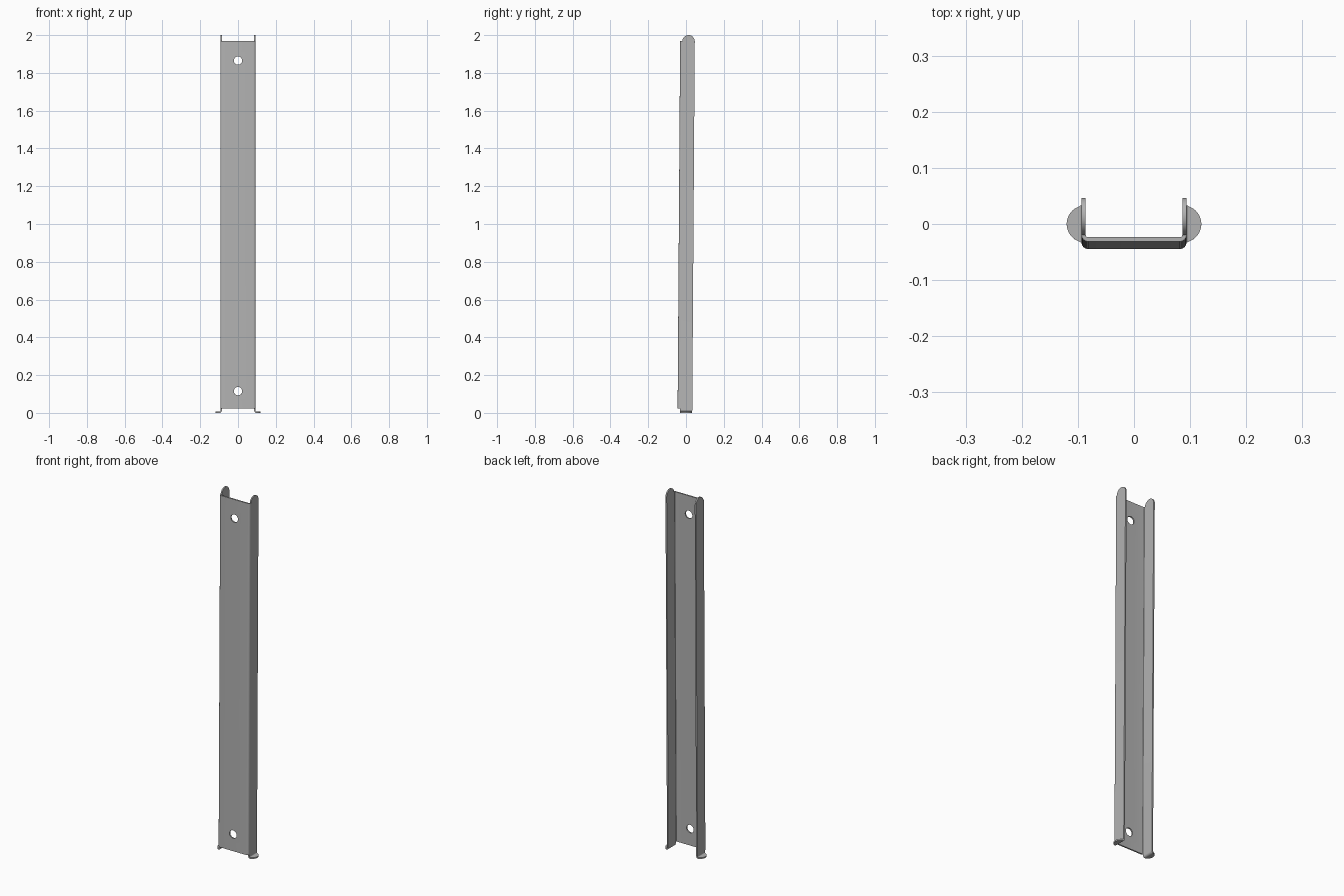
import bpy, bmesh
from math import sin, cos, pi, sqrt

cube = bpy.data.objects.get("Cube")
if cube:
    bpy.data.objects.remove(cube)

HALF = 0.0935      # half width of the channel
T = 0.0075         # sheet thickness
BEND = 0.0115      # outer bend radius
R = 0.033          # radius of rounded flange and foot ends
TILT = 0.0068      # backward lean per unit of height
TOP = 2.0
WEB_LOW, WEB_HIGH = 0.022, 1.97
INNER = HALF - T

steel = bpy.data.materials.new("grey_steel")
steel.use_nodes = True
steel.diffuse_color = (0.45, 0.45, 0.45, 1)
steel.node_tree.nodes["Principled BSDF"].inputs["Base Color"].default_value = (0.45, 0.45, 0.45, 1)


def loft(name, rings):
    """Join rings of four points into a closed, leaning sheet part."""
    bm = bmesh.new()
    rows = [[bm.verts.new((x, y + TILT * z, z)) for x, y, z in ring] for ring in rings]
    for a, b in zip(rows, rows[1:]):
        for i in range(4):
            j = (i + 1) % 4
            bm.faces.new((a[i], a[j], b[j], b[i]))
    bm.faces.new(rows[0])
    bm.faces.new(rows[-1])
    bmesh.ops.remove_doubles(bm, verts=bm.verts, dist=0.00002)
    bmesh.ops.recalc_face_normals(bm, faces=bm.faces)
    mesh = bpy.data.meshes.new(name)
    bm.to_mesh(mesh)
    bm.free()
    mesh.materials.append(steel)
    obj = bpy.data.objects.new(name, mesh)
    bpy.context.collection.objects.link(obj)
    return obj


def select(obj):
    bpy.ops.object.select_all(action='DESELECT')
    obj.select_set(True)
    bpy.context.view_layer.objects.active = obj


def smooth(obj):
    select(obj)
    bpy.ops.object.shade_smooth_by_angle(angle=pi / 6)


# Front web with its two rounded long edges
rings = []
for side in (-1, 1):
    angles = [pi / 2 * i / 8 for i in range(9)]
    for a in (angles if side < 0 else reversed(angles)):
        def point(r, z):
            return (side * (HALF - BEND + r * cos(a)), -R - r * sin(a), z)
        rings.append([point(BEND - T, WEB_LOW), point(BEND, WEB_LOW),
                      point(BEND, WEB_HIGH), point(BEND - T, WEB_HIGH)])
web = loft("front_web", rings)

# Screw holes through the web
for z in (0.115, 1.865):
    bpy.ops.mesh.primitive_cylinder_add(vertices=32, radius=0.022, depth=0.1,
                                        location=(0, -0.04, z), rotation=(pi / 2, 0, 0))
    cutter = bpy.context.object
    cutter.name = "hole_cutter"
    cutter.hide_render = True
    select(web)
    mod = web.modifiers.new("hole", 'BOOLEAN')
    mod.operation = 'DIFFERENCE'
    mod.solver = 'EXACT'
    mod.object = cutter
    bpy.ops.object.modifier_apply(modifier=mod.name)
    bpy.data.objects.remove(cutter)
smooth(web)


# Side flanges: round top, straight run, outward bend and round foot
def flange_path():
    steps = [pi / 2 * i / 12 for i in range(13)]
    for a in steps:
        yield INNER, TOP - R + R * cos(a), 1, 0, R * sin(a)
    foot_centre = INNER + 0.001
    for i in range(9):
        a = pi / 2 * i / 8
        x = INNER + BEND * (1 - cos(a))
        yield x, BEND * (1 - sin(a)), cos(a), sin(a), sqrt(R * R - max(0, x - foot_centre) ** 2)
    for a in reversed(steps):
        x = foot_centre + R * cos(a)
        if x > INNER + BEND + 0.001:
            yield x, 0, 0, 1, R * sin(a)


# The foot stations must run outwards, so sort them by reach after the bend
path = list(flange_path())
straight = [p for p in path if p[3] < 0.9999]
foot = sorted((p for p in path if p[3] >= 0.9999), key=lambda p: p[0])
for side, name in ((1, "left_flange"), (-1, "right_flange")):
    rings = []
    for x, z, nx, nz, w in straight + foot:
        near, far = (side * x, z), (side * (x + T * nx), z + T * nz)
        rings.append([(near[0], -w, near[1]), (near[0], w, near[1]),
                      (far[0], w, far[1]), (far[0], -w, far[1])])
    smooth(loft(name, rings))
